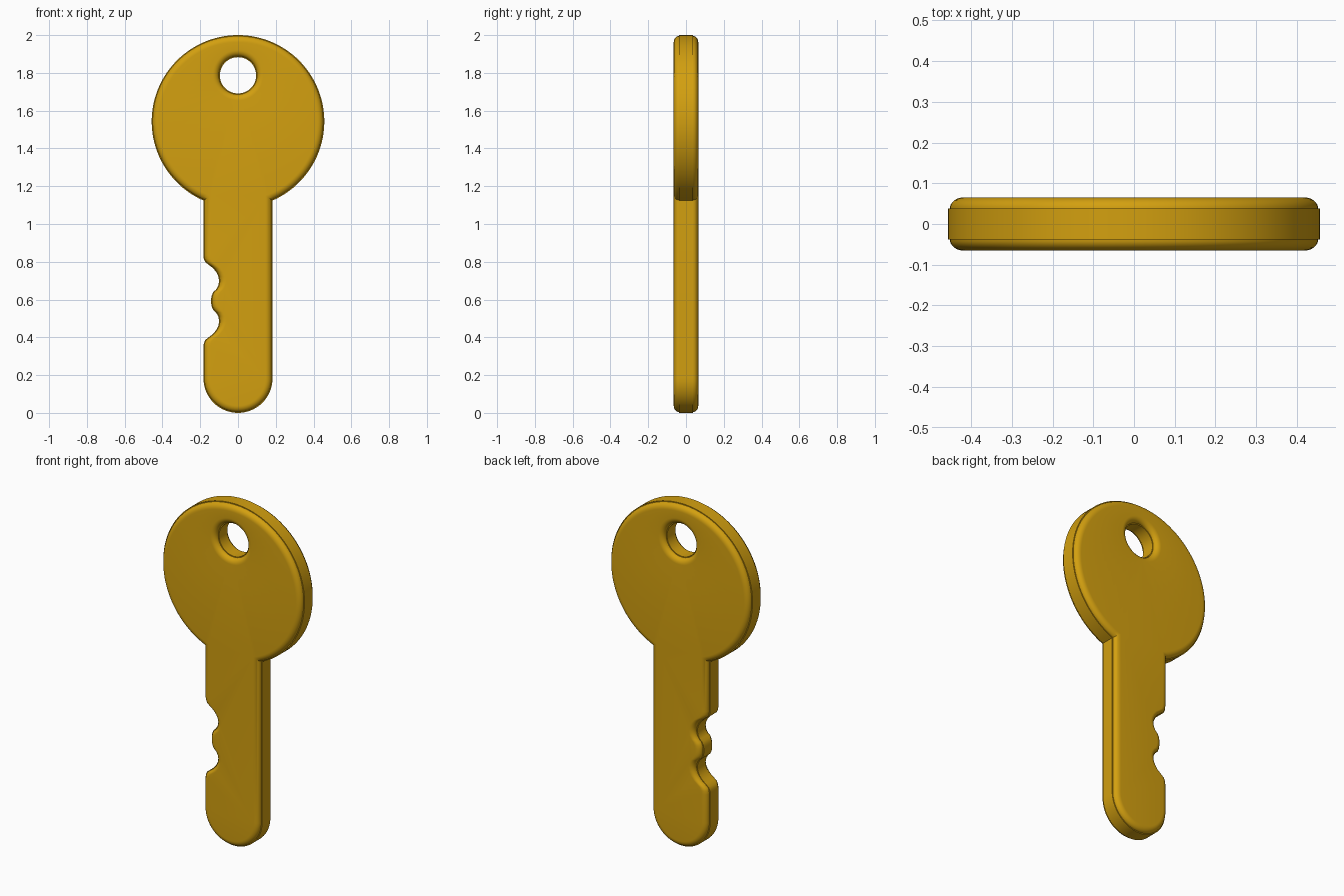
import bpy, bmesh, math

if "Cube" in bpy.data.objects:
    bpy.data.objects.remove(bpy.data.objects["Cube"])

HALF = 0.183            # half width of the shank
HEAD_Z, HEAD_R = 1.543, 0.457
HOLE_Z, HOLE_R = 1.787, 0.096

# Notched edge, upper half (depth from shank edge, z); mirrored about z = 0.592
NOTCH = [(0, .835), (.002, .815), (.010, .798), (.030, .782), (.050, .767), (.068, .745),
         (.079, .722), (.083, .698), (.078, .672), (.066, .652), (.052, .640), (.044, .622), (.041, .605)]
NOTCH += [(d, 2 * 0.592 - z) for d, z in reversed(NOTCH)]


def outline(d):
    """Key silhouette pulled inwards by d, counter-clockwise seen from the front."""
    w, r = HALF - d, HEAD_R - d
    a0 = -math.acos(w / r)
    pts = []
    n = 96
    for i in range(n + 1):                       # round head
        a = a0 + (math.pi - 2 * a0) * i / n
        pts.append((r * math.cos(a), HEAD_Z + r * math.sin(a)))
    pts += [(-w + x, z) for x, z in NOTCH]       # notched side
    for i in range(33):                          # round tip
        a = math.pi + math.pi * i / 32
        pts.append((w * math.cos(a), HALF + w * math.sin(a)))
    return pts


def hole(d):
    """Ring hole, widened by d, clockwise."""
    r = HOLE_R + d
    return [(r * math.cos(-i * math.tau / 48), HOLE_Z + r * math.sin(-i * math.tau / 48))
            for i in range(48)]


# Edge cross-section: inward distance and y, front to back
half = [(0, .038), (.005, .038)]
for i in range(1, 9):
    a = math.pi / 2 * i / 8
    half.append((.005 + .033 * (1 - math.cos(a)), .038 + .027 * math.sin(a)))
section = [(d, -y) for d, y in reversed(half)] + half

bm = bmesh.new()
front, back = [], []
for shape in (outline, hole):
    rings = [[bm.verts.new((x, y, z)) for x, z in shape(d)] for d, y in section]
    n = len(rings[0])
    for a, b in zip(rings, rings[1:]):
        for i in range(n):
            j = (i + 1) % n
            bm.faces.new((a[i], a[j], b[j], b[i]))
    for store, ring in ((front, rings[0]), (back, rings[-1])):
        store += [bm.edges.get((ring[i], ring[(i + 1) % n])) for i in range(n)]

# Flat front and back faces with the hole left open
for edges in (front, back):
    bmesh.ops.triangle_fill(bm, use_beauty=True, use_dissolve=False, edges=edges)
bmesh.ops.recalc_face_normals(bm, faces=bm.faces)

mesh = bpy.data.meshes.new("key")
bm.to_mesh(mesh)
bm.free()
key = bpy.data.objects.new("key", mesh)
bpy.context.collection.objects.link(key)

brass = bpy.data.materials.new("golden brass")
brass.diffuse_color = (0.65, 0.35, 0.005, 1)
brass.use_nodes = True
brass.node_tree.nodes["Principled BSDF"].inputs["Base Color"].default_value = brass.diffuse_color
mesh.materials.append(brass)

bpy.context.view_layer.objects.active = key
key.select_set(True)
bpy.ops.object.shade_smooth_by_angle(angle=math.radians(35))
